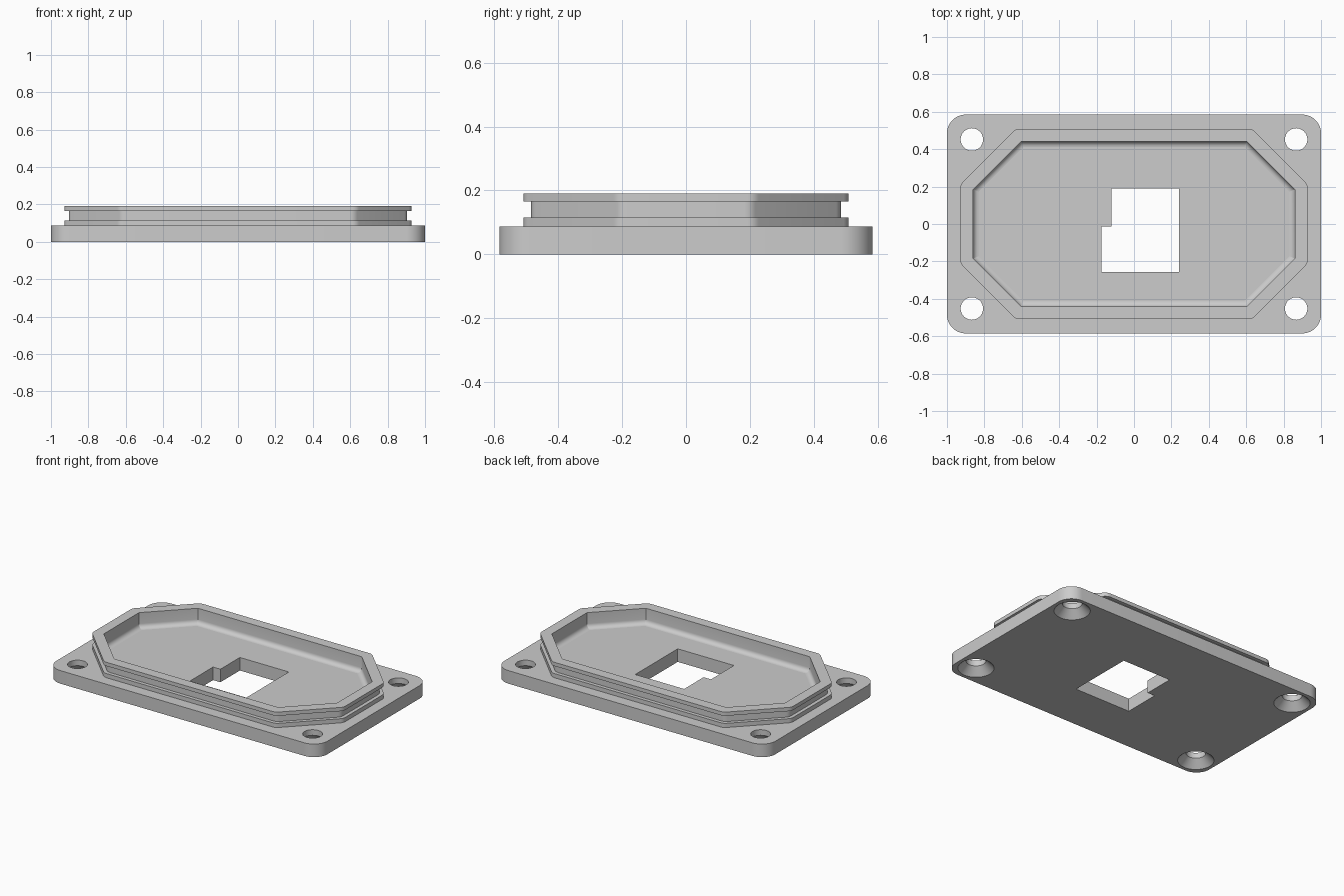
import bpy, bmesh, math
from mathutils import Vector

if "Cube" in bpy.data.objects:
    bpy.data.objects.remove(bpy.data.objects["Cube"])

grey = bpy.data.materials.new("plain grey")
grey.use_nodes = True
COLOUR = (0.605, 0.605, 0.605, 1)
grey.diffuse_color = COLOUR
grey.node_tree.nodes["Principled BSDF"].inputs["Base Color"].default_value = COLOUR

PLATE_TOP = 0.087
RIM_TOP = 0.19


def rounded(points, radius, steps):
    """Outline with every corner replaced by an arc."""
    pts = [Vector(p) for p in points]
    out = []
    for i, p in enumerate(pts):
        u = (pts[i - 1] - p).normalized()
        v = (pts[(i + 1) % len(pts)] - p).normalized()
        half = u.angle(v) / 2
        centre = p + (u + v).normalized() * radius / math.sin(half)
        reach = radius / math.tan(half)
        a = (p + u * reach - centre).normalized()
        b = (p + v * reach - centre).normalized()
        out += [centre + a.slerp(b, k / steps) * radius for k in range(steps + 1)]
    return out


def octagon(offset, radius):
    """Chamfered rectangle of the recess, grown by an offset."""
    w, h = 0.86 + offset, 0.441 + offset
    c = 1.045 + offset * math.sqrt(2)
    x, y = c - h, c - w
    return rounded([(w, -y), (w, y), (x, h), (-x, h), (-w, y), (-w, -y), (-x, -h), (x, -h)],
                   radius, 5)


def circle(cx, cy, r, n=40):
    return [Vector((cx + r * math.cos(k * math.tau / n), cy + r * math.sin(k * math.tau / n)))
            for k in range(n)]


def skin(bm, sections, closed=False):
    """Join (outline, height) sections with quads; return first and last loops."""
    loops = [[bm.verts.new((p.x, p.y, z)) for p in outline] for outline, z in sections]
    pairs = list(zip(loops, loops[1:]))
    if closed:
        pairs.append((loops[-1], loops[0]))
    for a, b in pairs:
        for i in range(len(a)):
            j = (i + 1) % len(a)
            bm.faces.new((a[i], a[j], b[j], b[i]))
    return loops[0], loops[-1]


def finish(bm, name):
    bmesh.ops.recalc_face_normals(bm, faces=bm.faces)
    mesh = bpy.data.meshes.new(name)
    bm.to_mesh(mesh)
    bm.free()
    obj = bpy.data.objects.new(name, mesh)
    bpy.context.collection.objects.link(obj)
    mesh.materials.append(grey)
    bpy.ops.object.select_all(action='DESELECT')
    obj.select_set(True)
    bpy.context.view_layer.objects.active = obj
    bpy.ops.object.shade_smooth_by_angle(angle=math.radians(30))


# Base plate: rounded outline, stepped window and four countersunk screw holes
bm = bmesh.new()
w, h = 1.0, 0.585
outline = rounded([(w, -h), (w, h), (-w, h), (-w, -h)], 0.1, 10)
window = [Vector(p) for p in ((-0.174, -0.257), (0.241, -0.257), (0.241, 0.191),
                              (-0.12, 0.191), (-0.12, -0.014), (-0.174, -0.014))]
walls = [skin(bm, [(shape, 0), (shape, PLATE_TOP)]) for shape in (outline, window)]
for sx in (-1, 1):
    for sy in (-1, 1):
        x, y = sx * 0.867, sy * 0.452
        walls.append(skin(bm, [(circle(x, y, 0.11), 0), (circle(x, y, 0.06), 0.05),
                               (circle(x, y, 0.06), PLATE_TOP)]))
for side, direction in ((0, -1), (1, 1)):
    edges = [bm.edges.get((loop[i - 1], loop[i]))
             for loop in (wall[side] for wall in walls) for i in range(len(loop))]
    bmesh.ops.triangle_fill(bm, edges=edges, use_beauty=True, normal=(0, 0, direction))
finish(bm, "base_plate")

# Raised collar: outer flanges with a seal groove, inner wall with a floor fillet
bm = bmesh.new()
OUT, GROOVE, FILLET = 0.068, 0.044, 0.03
profile = [(OUT, 0.08), (OUT, 0.115), (GROOVE, 0.115), (GROOVE, 0.165),
           (OUT, 0.165), (OUT, RIM_TOP), (0, RIM_TOP)]
for k in range(7):
    a = k / 6 * math.pi / 2
    profile.append((-FILLET * (1 - math.cos(a)), PLATE_TOP + FILLET * (1 - math.sin(a))))
profile.append((-FILLET, 0.08))
skin(bm, [(octagon(d, 0.05 if d > 0 else 0.004), z) for d, z in profile], closed=True)
finish(bm, "seal_collar")
